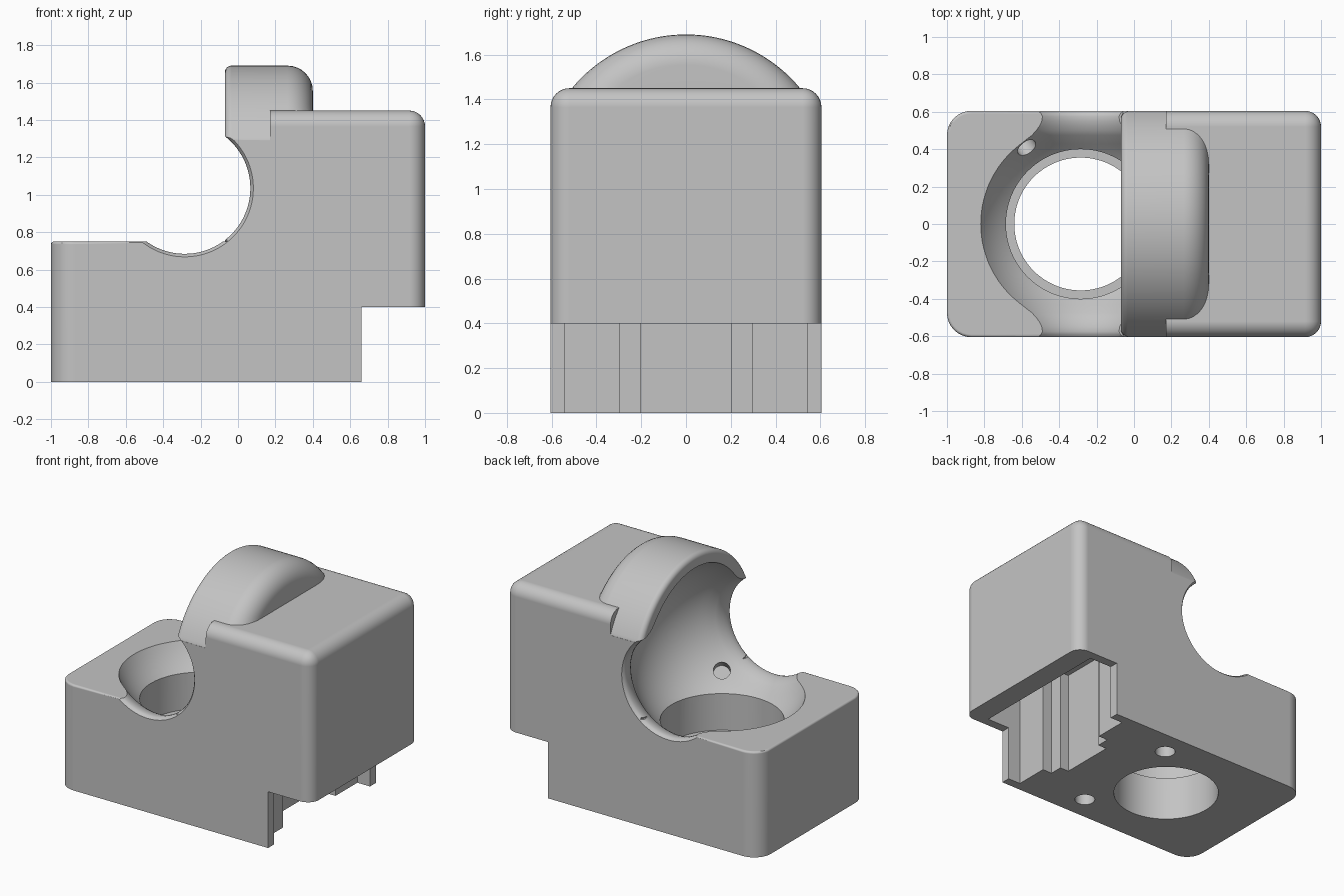
import bpy, bmesh, math
from mathutils import Matrix, Vector

if "Cube" in bpy.data.objects:
    bpy.data.objects.remove(bpy.data.objects["Cube"])

W = 0.605                 # half width
CX, CZ = -0.285, 1.035    # centre of the ball socket

grey = bpy.data.materials.new("light_grey")
grey.use_nodes = True
grey.diffuse_color = (0.55, 0.55, 0.55, 1)
grey.node_tree.nodes["Principled BSDF"].inputs["Base Color"].default_value = (0.55, 0.55, 0.55, 1)


def make(name, bm):
    bmesh.ops.recalc_face_normals(bm, faces=bm.faces)
    mesh = bpy.data.meshes.new(name)
    bm.to_mesh(mesh)
    bm.free()
    mesh.materials.append(grey)
    ob = bpy.data.objects.new(name, mesh)
    bpy.context.collection.objects.link(ob)
    return ob


def prism(points, depth):
    """Extrude a closed outline along a depth vector."""
    bm = bmesh.new()
    face = bm.faces.new([bm.verts.new(p) for p in points])
    out = bmesh.ops.extrude_face_region(bm, geom=[face])
    moved = [v for v in out["geom"] if isinstance(v, bmesh.types.BMVert)]
    bmesh.ops.translate(bm, verts=moved, vec=depth)
    return bm


def lathe(profile, axis, centre, steps=96):
    """Revolve (along, radius) pairs round an axis; the ends lie on the axis."""
    axis, centre = Vector(axis), Vector(centre)
    up = Vector((0, 0, 1))
    bm = bmesh.new()
    verts = [bm.verts.new(centre + axis * a + up * r) for a, r in profile]
    edges = [bm.edges.new(pair) for pair in zip(verts, verts[1:])]
    bmesh.ops.spin(bm, geom=verts + edges, cent=centre, axis=axis,
                   angle=math.tau, steps=steps)
    bmesh.ops.remove_doubles(bm, verts=bm.verts, dist=0.0001)
    return bm


def rod(name, radius, start, end, steps=64):
    start, end = Vector(start), Vector(end)
    bm = bmesh.new()
    spin = (end - start).to_track_quat("Z", "Y").to_matrix().to_4x4()
    bmesh.ops.create_cone(bm, cap_ends=True, segments=steps, radius1=radius,
                          radius2=radius, depth=(end - start).length,
                          matrix=Matrix.Translation((start + end) / 2) @ spin)
    return make(name, bm)


def boolean(target, tool, operation):
    mod = target.modifiers.new(tool.name, "BOOLEAN")
    mod.operation, mod.object, mod.solver = operation, tool, "EXACT"
    bpy.context.view_layer.objects.active = target
    bpy.ops.object.modifier_apply(modifier=mod.name)
    bpy.data.objects.remove(tool)


def bevel(bm, test, width, segments=8):
    """Round the edges whose two ends both pass the test."""
    edges = [e for e in bm.edges if test(e.verts[0].co, e.verts[1].co)]
    bmesh.ops.bevel(bm, geom=edges, offset=width, segments=segments,
                    profile=0.5, affect="EDGES", clamp_overlap=True)


def near(a, b):
    return abs(a - b) < 0.001


# Stepped housing block
outline = [(-1, 0), (0.66, 0), (0.66, 0.4), (1, 0.4), (1, 1.45), (0.17, 1.45),
           (0.17, 1.29), (-0.06, 1.29), (-0.06, 0.75), (-1, 0.75)]
bm = prism([(x, -W, z) for x, z in outline], (0, 2 * W, 0))
bevel(bm, lambda a, b: near(a.x, -1) and near(b.x, -1) and near(a.y, b.y), 0.13)
bevel(bm, lambda a, b: (near(a.x, 1) and near(b.x, 1) and near(a.y, b.y))
      or (near(a.z, 1.45) and near(b.z, 1.45) and (a.x + b.x) > 0.5), 0.085)
bevel(bm, lambda a, b: near(a.z, 0.75) and near(b.z, 0.75) and (a.x + b.x) < -0.2, 0.015, 3)
housing = make("housing", bm)


# Hood over the socket, trimmed to the width of the block
def arc(cx, cr, radius, start, end, n=8):
    angles = [math.radians(start + (end - start) * i / n) for i in range(n + 1)]
    return [(cx + radius * math.cos(t), cr + radius * math.sin(t)) for t in angles]


profile = [(-0.07, 0)] + arc(-0.035, 0.625, 0.035, 180, 90) + arc(0.265, 0.525, 0.135, 90, 0) + [(0.4, 0)]
hood = make("hood", lathe(profile, (1, 0, 0), (0, 0, CZ - 0.005), 128))
trim = make("trim", prism([(-0.5, -W + 0.001, 0.2), (0.6, -W + 0.001, 0.2),
                           (0.6, W - 0.001, 0.2), (-0.5, W - 0.001, 0.2)], (0, 0, 2)))
boolean(hood, trim, "INTERSECT")
boolean(housing, hood, "UNION")

# Ball socket with flared side openings
R = 0.606
half = [(R * math.sin(t), R * math.cos(t)) for t in [math.radians(3 * i) for i in range(16)]]
half += [(0.475, 0.386), (0.5, 0.371), (0.525, 0.36), (0.55, 0.353),
         (0.575, 0.351), (0.592, 0.356), (0.606, 0.368), (0.7, 0.368), (0.7, 0)]
profile = [(-a, r) for a, r in reversed(half[1:])] + half
boolean(housing, make("socket", lathe(profile, (0, 1, 0), (CX, 0, CZ))), "DIFFERENCE")

# Stepped bore through the floor
boolean(housing, rod("bore", 0.4, (CX, 0, 0.32), (CX, 0, CZ), 96), "DIFFERENCE")
boolean(housing, rod("through_hole", 0.355, (CX, 0, -0.1), (CX, 0, 0.5), 96), "DIFFERENCE")

# Small fixing holes: two underneath, two in the socket wall
for side in (-1, 1):
    boolean(housing, rod("base_hole", 0.068, (0.08, side * 0.425, -0.1),
                         (0.08, side * 0.425, 0.3), 32), "DIFFERENCE")
    hit = Vector((side * 0.29, -side * 0.41, -0.34))
    centre = Vector((CX, 0, CZ))
    boolean(housing, rod("wall_hole", 0.055, centre + hit * 0.8, centre + hit * 1.22, 32), "DIFFERENCE")

# Stepped slot under the overhang
half = [(0.84, 0.54), (0.56, 0.54), (0.56, 0.295), (0.485, 0.295),
        (0.485, 0.2), (0.415, 0.2)]
slot = half + [(x, -y) for x, y in reversed(half)]
boolean(housing, make("slot", prism([(x, y, -0.1) for x, y in slot], (0, 0, 0.85))), "DIFFERENCE")

# Smooth shading with crisp edges
bpy.ops.object.select_all(action="DESELECT")
housing.select_set(True)
bpy.context.view_layer.objects.active = housing
bpy.ops.object.shade_smooth_by_angle(angle=math.radians(30))
weighted = housing.modifiers.new("weighted_normals", "WEIGHTED_NORMAL")
weighted.keep_sharp = True
